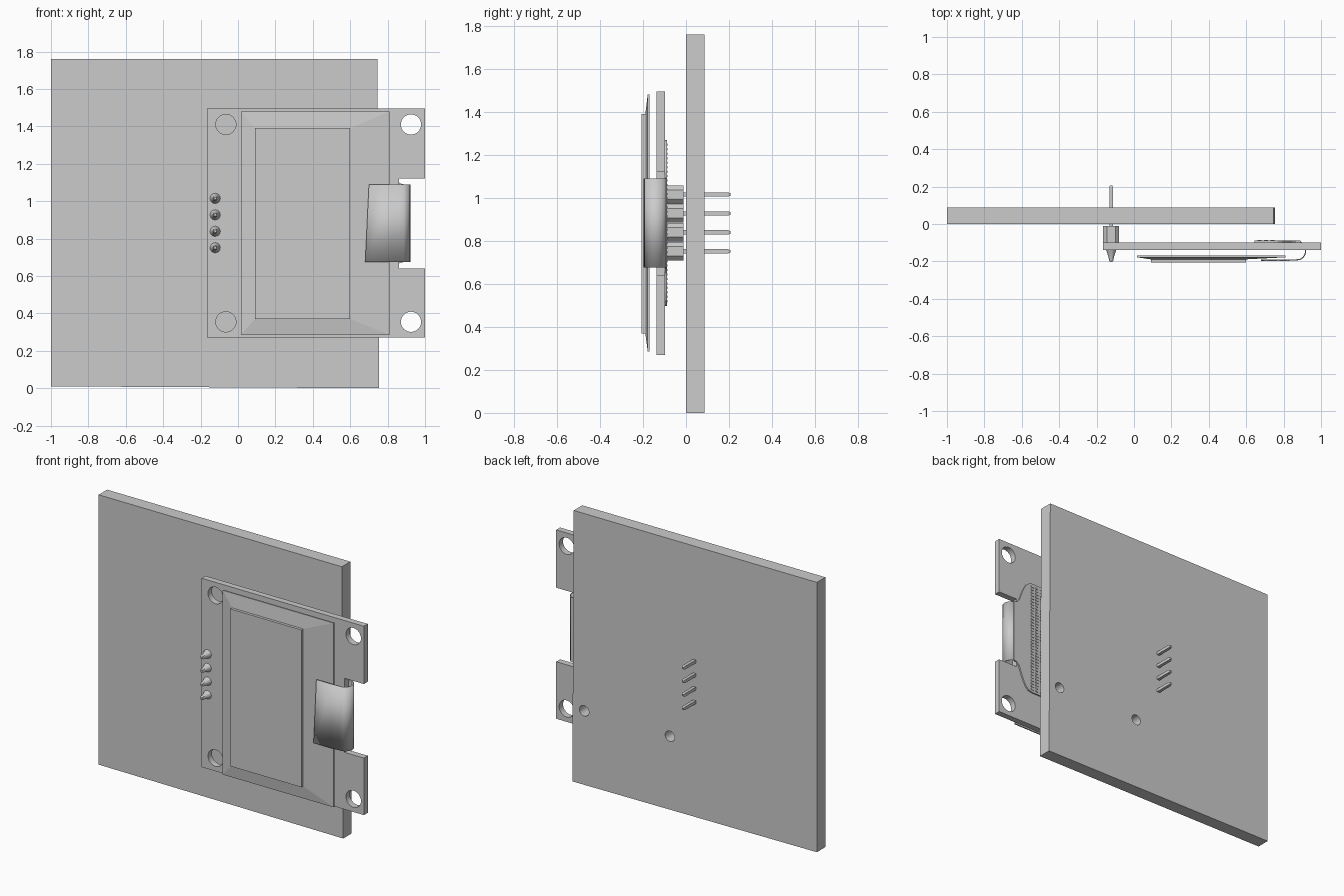
import bpy, bmesh, math
from mathutils import Matrix, Vector

if "Cube" in bpy.data.objects:
    bpy.data.objects.remove(bpy.data.objects["Cube"])


def finish(name, bm, smooth=False):
    bmesh.ops.recalc_face_normals(bm, faces=bm.faces[:])
    me = bpy.data.meshes.new(name)
    bm.to_mesh(me)
    bm.free()
    ob = bpy.data.objects.new(name, me)
    bpy.context.collection.objects.link(ob)
    bpy.ops.object.select_all(action='DESELECT')
    ob.select_set(True)
    bpy.context.view_layer.objects.active = ob
    if smooth:
        bpy.ops.object.shade_smooth_by_angle(angle=math.radians(35))
    return ob


def prism(name, outline, y0, y1):
    """Extrude an (x, z) outline from y0 to y1."""
    bm = bmesh.new()
    f = bm.faces.new([bm.verts.new((x, y0, z)) for x, z in outline])
    ext = bmesh.ops.extrude_face_region(bm, geom=[f])["geom"]
    verts = [g for g in ext if isinstance(g, bmesh.types.BMVert)]
    bmesh.ops.translate(bm, verts=verts, vec=(0, y1 - y0, 0))
    return finish(name, bm)


def rect(x0, x1, z0, z1):
    return [(x0, z0), (x1, z0), (x1, z1), (x0, z1)]


def ngon(x, z, r, n, turn=0.0):
    return [(x + r * math.cos(turn + 2 * math.pi * i / n),
             z + r * math.sin(turn + 2 * math.pi * i / n)) for i in range(n)]


def loft(name, rings, smooth=False):
    """Closed skin through rings of (outline, y)."""
    bm = bmesh.new()
    rows = [[bm.verts.new((x, y, z)) for x, z in o] for o, y in rings]
    n = len(rows[0])
    for a, b in zip(rows, rows[1:]):
        for i in range(n):
            j = (i + 1) % n
            bm.faces.new((a[i], a[j], b[j], b[i]))
    bm.faces.new(rows[0])
    bm.faces.new(rows[-1])
    return finish(name, bm, smooth)


def drill(ob, spots, r):
    """Cut round holes through a plate along y."""
    for x, z in spots:
        cutter = prism("hole_cutter", ngon(x, z, r, 32), -0.5, 0.5)
        cutter.hide_render = True
        mod = ob.modifiers.new("hole", 'BOOLEAN')
        mod.operation, mod.solver, mod.object = 'DIFFERENCE', 'EXACT', cutter
        bpy.context.view_layer.objects.active = ob
        bpy.ops.object.modifier_apply(modifier=mod.name)
        bpy.data.objects.remove(cutter)
    bpy.ops.object.select_all(action='DESELECT')
    ob.select_set(True)
    bpy.ops.object.shade_smooth_by_angle(angle=math.radians(30))


# large back plate, edges slightly out of square
plate = prism("back_plate", [(-1, 0.01), (0.755, 0), (0.745, 1.76), (-1, 1.76)], 0.0, 0.087)
drill(plate, [(0.67, 0.48), (0.055, 0.48)], 0.034)

# display circuit board with ribbon notch and four mounting holes
board = prism("circuit_board", [(-0.165, 0.27), (1, 0.27), (1, 0.64), (0.86, 0.64),
                                (0.86, 1.12), (1, 1.12), (1, 1.495), (-0.165, 1.495)], -0.138, -0.098)
drill(board, [(x, z) for x in (-0.065, 0.925) for z in (0.355, 1.41)], 0.054)

# sloped display glass and raised screen
loft("display_glass", [(rect(0.015, 0.81, 0.285, 1.48), -0.169),
                       (rect(0.015, 0.81, 0.285, 1.48), -0.178),
                       (rect(0.09, 0.60, 0.37, 1.39), -0.189)])
prism("screen", rect(0.09, 0.60, 0.37, 1.39), -0.207, -0.187)

# flexible ribbon wrapped round the notch
path = [(0.82, -0.194), (0.86, -0.192)]
path += [(0.872 + 0.046 * math.sin(t), -0.142 - 0.05 * math.cos(t))
         for t in [math.pi * i / 12 for i in range(1, 13)]]
path += [(0.85, -0.092)]
bm = bmesh.new()
rows = [[bm.verts.new((0.68, -0.194, 0.675)), bm.verts.new((0.70, -0.194, 1.09))]]
rows += [[bm.verts.new((x, y, z)) for z in (0.675, 1.09)] for x, y in path]
for a, b in zip(rows, rows[1:]):
    bm.faces.new((a[0], b[0], b[1], a[1]))
ribbon = finish("ribbon", bm, True)
mod = ribbon.modifiers.new("thickness", 'SOLIDIFY')
mod.thickness, mod.offset = 0.006, 0

# flared ribbon tail behind the board
mid = 0.8825
half = [(0.89, 0.207), (0.865, 0.213), (0.845, 0.235), (0.825, 0.29), (0.81, 0.325),
        (0.79, 0.36), (0.77, 0.378), (0.745, 0.385), (0.645, 0.385)]
prism("ribbon_tail", [(x, mid + h) for x, h in half] + [(x, mid - h) for x, h in reversed(half)],
      -0.098, -0.089)

# rows of contact pads on the tail
bm = bmesh.new()
for x in (0.67, 0.705, 0.74):
    for i in range(36):
        m = Matrix.Translation((x, -0.0885, mid + (i - 17.5) * 0.0208))
        bmesh.ops.create_cube(bm, size=1, matrix=m @ Matrix.Diagonal((0.022, 0.005, 0.011, 1)))
finish("contact_pads", bm)

# pin header: spacer block, pin and solder cone, four times
for i in range(4):
    z, x = 0.751 + 0.088 * i, -0.122
    a, c = 0.043, 0.022
    block = [(x - a, z - c), (x - c, z - a), (x + c, z - a), (x + a, z - c),
             (x + a, z + c), (x + c, z + a), (x - c, z + a), (x - a, z + c)]
    prism(f"header_block_{i + 1}", block, -0.098, -0.012)
    sq = lambda r: ngon(x, z, r * math.sqrt(2), 4, math.pi / 4)
    loft(f"pin_{i + 1}", [(sq(0.006), -0.203), (sq(0.01), -0.195), (sq(0.01), 0.195), (sq(0.006), 0.207)])
    loft(f"solder_cone_{i + 1}", [(ngon(x, z, r, 16), y) for r, y in
         ((0.028, -0.137), (0.023, -0.15), (0.015, -0.175), (0.011, -0.195))], True)
